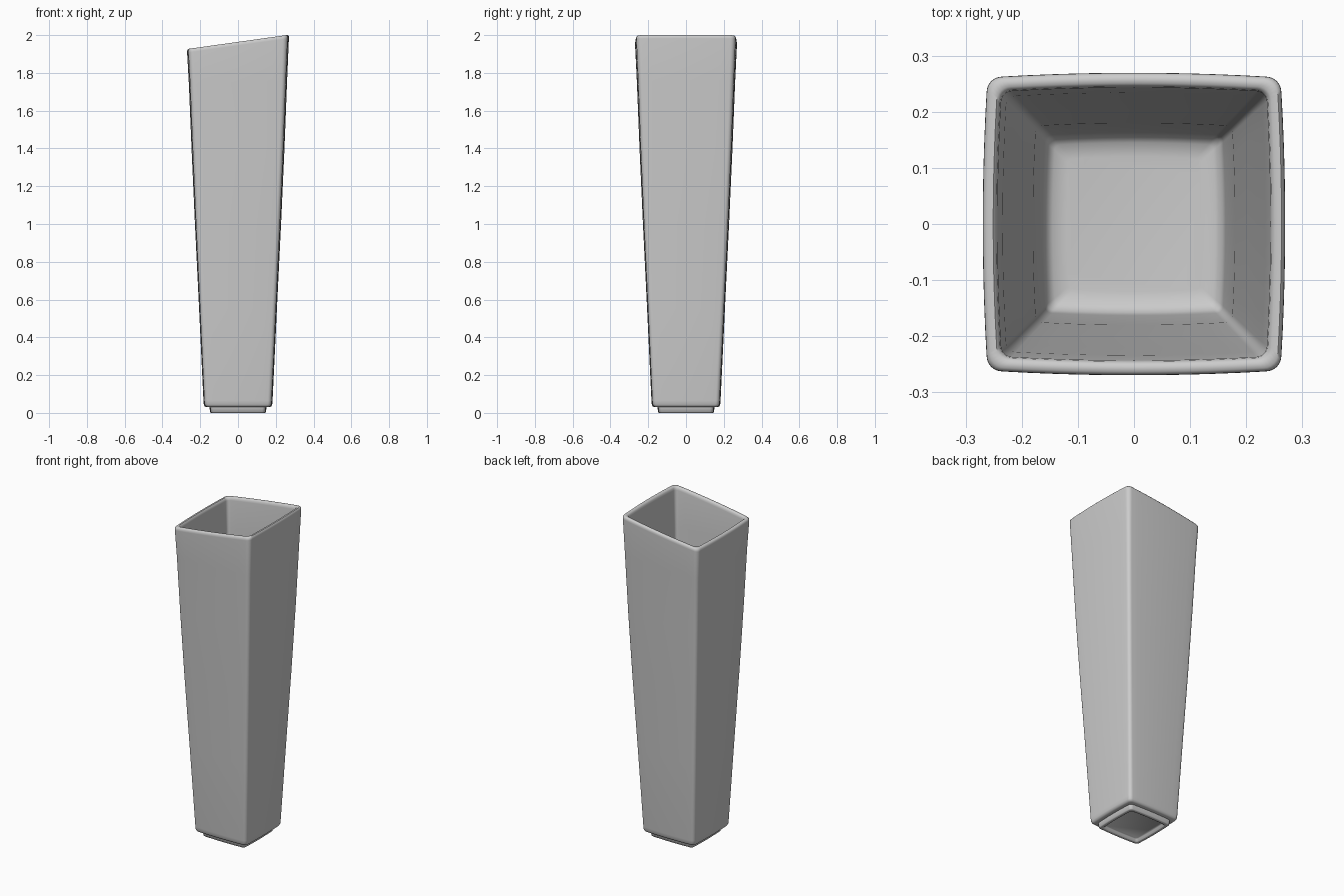
import bpy, bmesh, math

SLOPE = 0.14  # tilt of the rim along x


def ring(bm, half, z, r, tilt=0.0, bow=0.025):
    """Rounded square loop with slightly bowed sides."""
    b = bow * half
    c = half - b - r
    quarter = []
    for i in range(7):  # corner arc
        a = math.pi / 2 * i / 6
        quarter.append((c + r * math.cos(a), c + r * math.sin(a)))
    for i in range(1, 10):  # bowed side
        t = 1 - 2 * i / 10
        quarter.append((c * t, half - b * t * t))
    pts = []
    for k in range(4):
        for x, y in quarter:
            for _ in range(k):
                x, y = -y, x
            pts.append((x, y))
    return [bm.verts.new((x, y, z + tilt * SLOPE * x)) for x, y in pts]


# half width, height, corner radius, tilt: underside, foot, wall, rim, inside
profile = [
    (0.118, 0.018, 0.012, 0), (0.122, 0.014, 0.013, 0), (0.127, 0.002, 0.014, 0),
    (0.131, 0.0, 0.015, 0), (0.143, 0.0, 0.016, 0), (0.148, 0.004, 0.018, 0),
    (0.151, 0.03, 0.018, 0), (0.168, 0.031, 0.018, 0), (0.176, 0.035, 0.020, 0),
    (0.181, 0.045, 0.021, 0), (0.183, 0.065, 0.022, 0), (0.206, 0.55, 0.022, 0),
    (0.228, 1.0, 0.022, 0), (0.246, 1.4, 0.023, 0), (0.260, 1.75, 0.025, 0.3),
    (0.2695, 1.945, 0.028, 1), (0.269, 1.957, 0.028, 1), (0.263, 1.964, 0.027, 1),
    (0.251, 1.964, 0.024, 1), (0.245, 1.957, 0.022, 1), (0.243, 1.945, 0.020, 1),
    (0.234, 1.75, 0.018, 0.3), (0.220, 1.4, 0.016, 0), (0.202, 1.0, 0.015, 0),
    (0.180, 0.55, 0.014, 0), (0.163, 0.10, 0.013, 0), (0.158, 0.075, 0.012, 0),
    (0.145, 0.063, 0.010, 0), (0.12, 0.06, 0.008, 0),
]

bm = bmesh.new()
loops = [ring(bm, *p) for p in profile]
n = len(loops[0])
for lo, hi in zip(loops, loops[1:]):
    for i in range(n):
        j = (i + 1) % n
        bm.faces.new((lo[i], lo[j], hi[j], hi[i]))
bm.faces.new(loops[0][::-1])  # recessed underside
bm.faces.new(loops[-1])       # inner floor
bmesh.ops.recalc_face_normals(bm, faces=bm.faces)

mesh = bpy.data.meshes.new("tapered_square_vase")
bm.to_mesh(mesh)
bm.free()
vase = bpy.data.objects.new("tapered_square_vase", mesh)
bpy.context.collection.objects.link(vase)
bpy.context.view_layer.objects.active = vase
vase.select_set(True)
bpy.ops.object.shade_smooth_by_angle(angle=math.radians(50))
